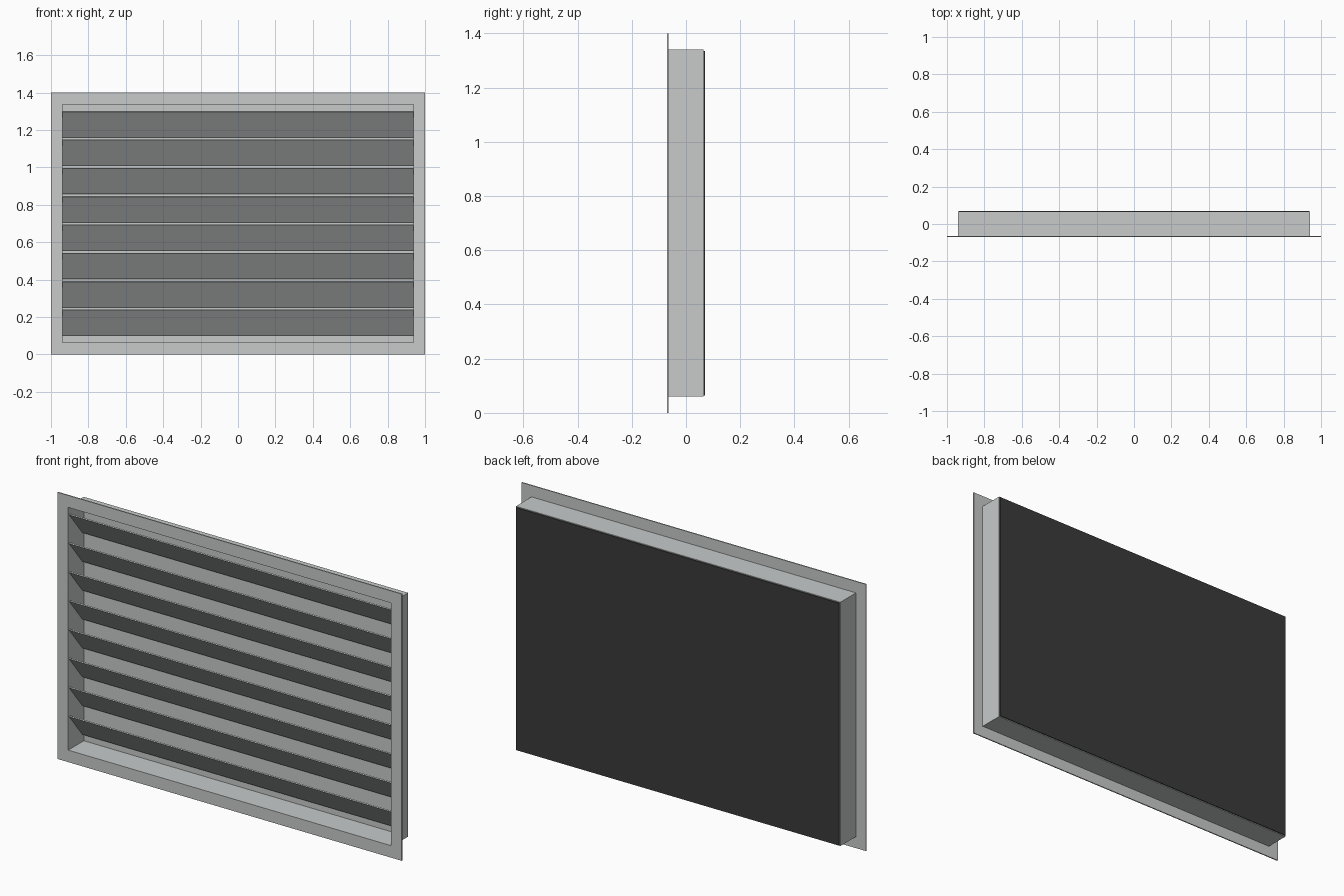
import bpy
from mathutils import Vector

if "Cube" in bpy.data.objects:
    bpy.data.objects.remove(bpy.data.objects["Cube"])


def material(name, rgb):
    m = bpy.data.materials.new(name)
    m.diffuse_color = (*rgb, 1)
    m.use_nodes = True
    m.node_tree.nodes["Principled BSDF"].inputs["Base Color"].default_value = m.diffuse_color
    return m


METAL = material("light_grey_metal", (0.57, 0.595, 0.59))
DARK = material("dark_backing", (0.043, 0.043, 0.043))
ZC = 0.70  # height of the grille centre


def mesh_object(name, verts, faces, mat):
    me = bpy.data.meshes.new(name)
    me.from_pydata(verts, [], faces)
    me.materials.append(mat)
    ob = bpy.data.objects.new(name, me)
    bpy.context.collection.objects.link(ob)
    return ob


def rect(hx, hz, y):
    return [(sx * hx, y, ZC + sz * hz) for sx, sz in ((-1, -1), (1, -1), (1, 1), (-1, 1))]


def ring(name, outer, inner, y0, y1, mat):
    """Rectangular frame, open through the middle along y."""
    verts = rect(*outer, y0) + rect(*inner, y0) + rect(*outer, y1) + rect(*inner, y1)
    faces = []
    for i in range(4):
        j = (i + 1) % 4
        faces += [(i, j, 4 + j, 4 + i), (8 + j, 8 + i, 12 + i, 12 + j),
                  (j, i, 8 + i, 8 + j), (4 + i, 4 + j, 12 + j, 12 + i)]
    return mesh_object(name, verts, faces, mat)


def plate(name, half, y0, y1, mat):
    verts = rect(*half, y0) + rect(*half, y1)
    faces = [(0, 1, 2, 3), (7, 6, 5, 4)]
    faces += [(j, i, 4 + i, 4 + j) for i, j in ((0, 1), (1, 2), (2, 3), (3, 0))]
    return mesh_object(name, verts, faces, mat)


# Front flange and the duct sleeve behind it
ring("front_flange", (1.0, 0.70), (0.937, 0.637), -0.07, -0.064, METAL)
ring("sleeve", (0.942, 0.64), (0.937, 0.637), -0.064, 0.065, METAL)

# Light inner back panel with a dark sheet behind it
plate("inner_back_panel", (0.937, 0.637), 0.059, 0.065, METAL)
plate("back_sheet", (0.938, 0.636), 0.065, 0.07, DARK)

# Sloping louvre slats: high at the front, low at the back
run, drop, thick, hx = 0.11, 0.14, 0.006, 0.937
offset = Vector((0, drop, run)).normalized() * thick
for k in range(8):
    top = 1.30 - k * 0.1514 - offset.z
    a = Vector((0, -0.063, top))
    b = Vector((0, -0.063 + run, top - drop + offset.z))
    section = [a, b, b + offset, a + offset]
    verts = [(sx * hx, p.y, p.z) for sx in (-1, 1) for p in section]
    faces = [(3, 2, 1, 0), (4, 5, 6, 7)]
    faces += [(i, (i + 1) % 4, 4 + (i + 1) % 4, 4 + i) for i in range(4)]
    mesh_object(f"louvre_slat_{k + 1}", verts, faces, METAL)
